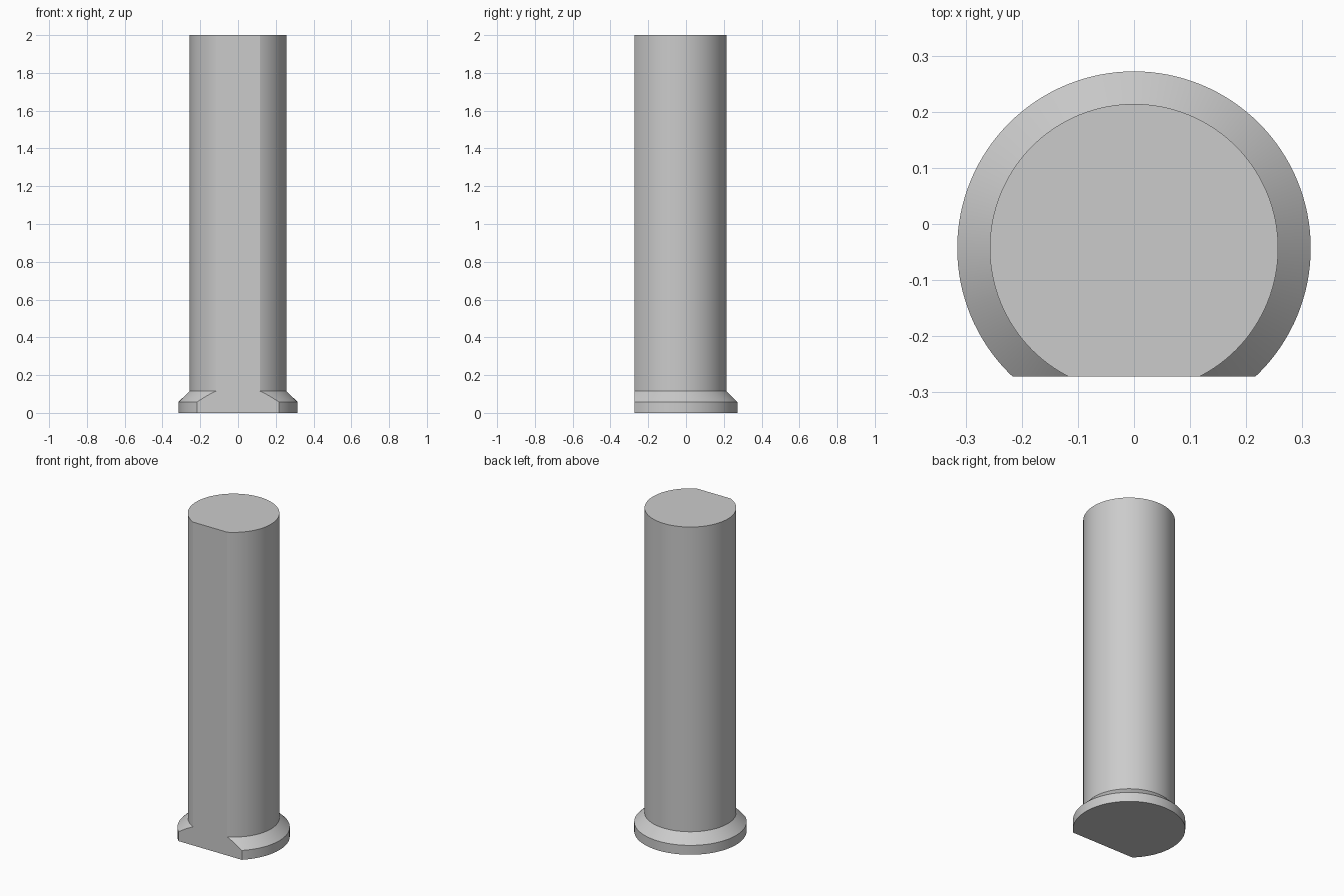
import bpy
import bmesh
import math

cube = bpy.data.objects.get("Cube")
if cube:
    bpy.data.objects.remove(cube, do_unlink=True)

SEGMENTS = 128
CENTRE_Y = -0.043
FLAT_Y = -0.272

# Plain grey material
grey = bpy.data.materials.new("light_grey")
grey.use_nodes = True
colour = (0.6, 0.6, 0.6, 1)
grey.diffuse_color = colour
grey.node_tree.nodes["Principled BSDF"].inputs["Base Color"].default_value = colour

# Flanged pin: half profile as (radius, height), turned round its axis
profile = [(0, 0), (0.315, 0), (0.315, 0.058), (0.257, 0.115), (0.257, 2), (0, 2)]
bm = bmesh.new()
points = [bm.verts.new((r, 0, z)) for r, z in profile]
edges = [bm.edges.new(pair) for pair in zip(points, points[1:])]
bmesh.ops.spin(bm, geom=points + edges, cent=(0, 0, 0), axis=(0, 0, 1),
               angle=math.tau, steps=SEGMENTS, use_merge=False)
bmesh.ops.remove_doubles(bm, verts=bm.verts, dist=0.0001)
bmesh.ops.translate(bm, verts=bm.verts, vec=(0, CENTRE_Y, 0))

# Flat sliced down the whole front and closed
cut = bmesh.ops.bisect_plane(bm, geom=bm.verts[:] + bm.edges[:] + bm.faces[:],
                             plane_co=(0, FLAT_Y, 0), plane_no=(0, -1, 0),
                             clear_outer=True)
rim = [e for e in cut["geom_cut"] if isinstance(e, bmesh.types.BMEdge)]
bmesh.ops.contextual_create(bm, geom=rim)

# Merge the level end faces into single caps
bmesh.ops.dissolve_limit(bm, angle_limit=math.radians(0.5),
                         verts=bm.verts, edges=bm.edges)
bmesh.ops.recalc_face_normals(bm, faces=bm.faces)

mesh = bpy.data.meshes.new("flanged_pin")
bm.to_mesh(mesh)
bm.free()
mesh.materials.append(grey)
pin = bpy.data.objects.new("flanged_pin", mesh)
bpy.context.collection.objects.link(pin)

# Smooth round walls, crisp rims and flat
bpy.ops.object.select_all(action="DESELECT")
pin.select_set(True)
bpy.context.view_layer.objects.active = pin
bpy.ops.object.shade_smooth_by_angle(angle=math.radians(20))
